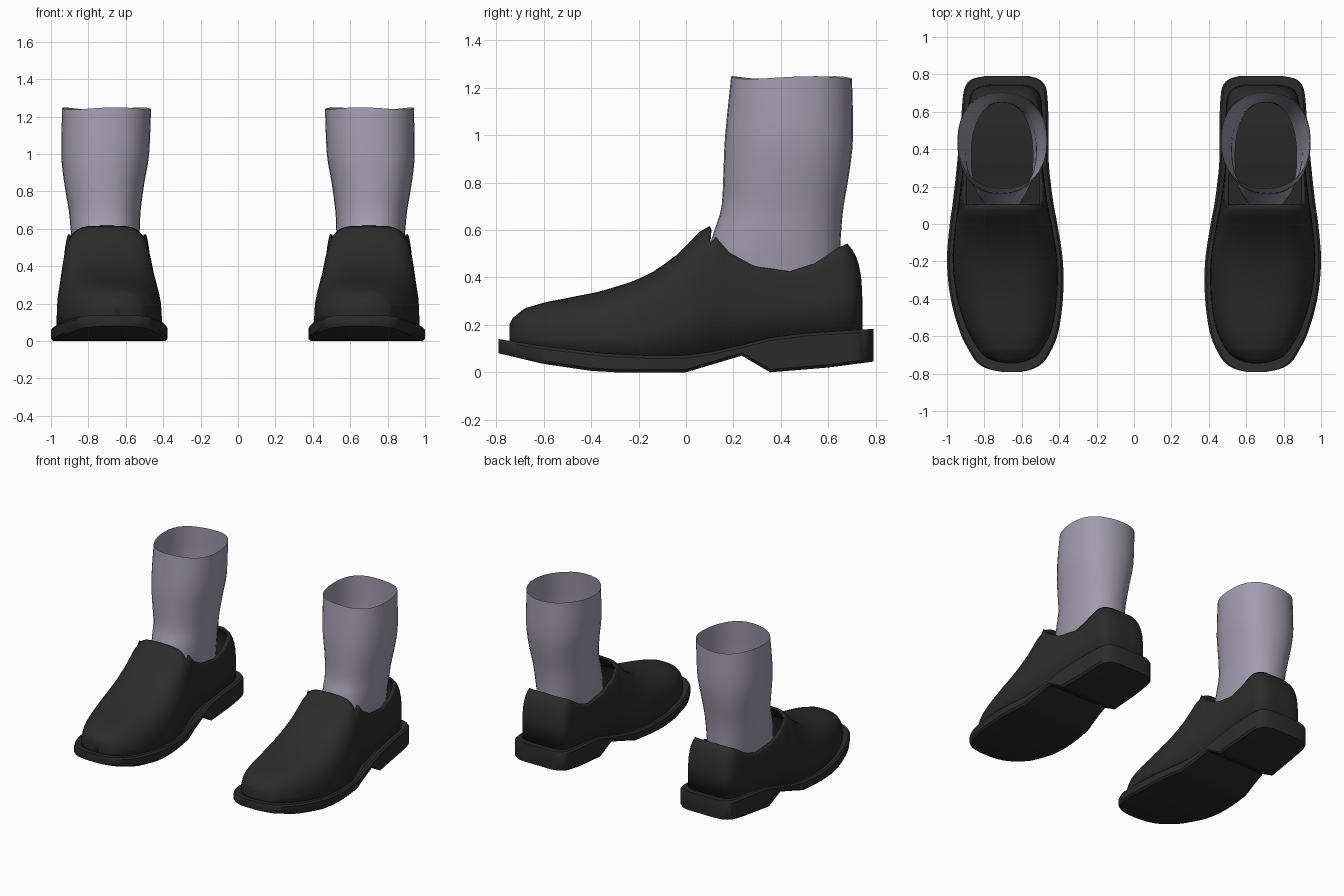
import bpy, bmesh, math

if "Cube" in bpy.data.objects:
    bpy.data.objects.remove(bpy.data.objects["Cube"])

def material(name, rgb):
    m = bpy.data.materials.new(name)
    m.diffuse_color = (*rgb, 1)
    m.use_nodes = True
    m.node_tree.nodes["Principled BSDF"].inputs["Base Color"].default_value = m.diffuse_color
    return m

black = material("black leather", (0.025, 0.025, 0.025))
grey = material("lilac grey sock", (0.36, 0.335, 0.43))

def lerp(table, x):
    """Linear lookup in a list of (x, value) pairs."""
    if x <= table[0][0]:
        return table[0][1]
    for (a, va), (b, vb) in zip(table, table[1:]):
        if x <= b:
            return va + (vb - va) * (x - a) / (b - a)
    return table[-1][1]

def spline(rows, n):
    """Catmull-Rom resampling of rows of numbers."""
    out = []
    for i in range(len(rows) - 1):
        p = [rows[max(0, min(len(rows) - 1, i + k))] for k in (-1, 0, 1, 2)]
        for s in range(n):
            t = s / n
            out.append(tuple(0.5 * (2 * b + (c - a) * t + (2 * a - 5 * b + 4 * c - d) * t * t
                                    + (3 * b - a - 3 * c + d) * t ** 3) for a, b, c, d in zip(*p)))
    return out + [rows[-1]]

def loft(bm, rows, closed):
    """Quads between successive rows of points."""
    vs = [[bm.verts.new(p) for p in r] for r in rows]
    n = len(rows[0])
    for a, b in zip(vs, vs[1:]):
        for i in range(n if closed else n - 1):
            j = (i + 1) % n
            bm.faces.new((a[i], a[j], b[j], b[i]))
    return vs

def finish(bm, name, mat, thickness=0, angle=40):
    """Weld, orient outward, shade and mirror to the other foot."""
    bmesh.ops.remove_doubles(bm, verts=bm.verts, dist=0.0005)
    bmesh.ops.recalc_face_normals(bm, faces=bm.faces)
    out = sum(f.normal.x * (f.calc_center_median().x - 0.695) * f.calc_area() for f in bm.faces)
    if out < 0:
        bmesh.ops.reverse_faces(bm, faces=bm.faces)
    me = bpy.data.meshes.new(name)
    bm.to_mesh(me)
    bm.free()
    ob = bpy.data.objects.new(name, me)
    bpy.context.collection.objects.link(ob)
    me.materials.append(mat)
    bpy.ops.object.select_all(action='DESELECT')
    ob.select_set(True)
    bpy.context.view_layer.objects.active = ob
    bpy.ops.object.shade_smooth_by_angle(angle=math.radians(angle))
    if thickness:
        s = ob.modifiers.new("thickness", 'SOLIDIFY')
        s.thickness, s.offset = thickness, -1
    m = ob.modifiers.new("other foot", 'MIRROR')
    m.use_mirror_merge = False

# Sole outline: y, inner x, outer x
outline = spline([(-.79, .60, .71), (-.775, .54, .78), (-.74, .485, .84), (-.68, .445, .88),
                  (-.58, .405, .93), (-.4, .38, .98), (-.2, .38, 1.0), (0, .41, .985),
                  (.106, .43, .97), (.235, .447, .955), (.355, .457, .943), (.55, .457, .925),
                  (.68, .463, .915), (.74, .475, .90), (.775, .51, .865), (.79, .56, .80)], 4)
sole_top = [(-.79, .14), (-.6, .11), (-.35, .08), (-.15, .07), (0, .072), (.1, .085),
            (.235, .115), (.35, .145), (.5, .165), (.79, .183)]
sole_bottom = [(-.79, .08), (-.6, .035), (-.4, .006), (-.3, 0), (0, 0), (.235, .07),
               (.355, 0), (.6, .02), (.79, .045)]

# Sole with raised heel and rounded edge
bm = bmesh.new()
rows = []
for y, a, b in outline:
    t, u, e = lerp(sole_top, y), lerp(sole_bottom, y), .012
    rows.append([(a + e, y, u), (a, y, u + e), (a, y, t - e), (a + e, y, t),
                 (b - e, y, t), (b, y, t - e), (b, y, u + e), (b - e, y, u)])
vs = loft(bm, rows, True)
bm.faces.new(vs[0])
bm.faces.new(vs[-1])
finish(bm, "sole", black)

# Upper: arched vamp up to the opening, then a wall around the heel
vamp = [(-.745, .20), (-.73, .23), (-.68, .27), (-.595, .295), (-.365, .34), (-.24, .378),
        (-.155, .413), (-.05, .485), (.015, .548), (.055, .592), (.1, .617)]
rim = [(.1, .60), (.115, .585), (.18, .507), (.29, .447), (.44, .425), (.545, .46),
       (.64, .525), (.68, .543)]
N, K = 24, 6
FRONT = .1001
upper = [(y * .943, a + .03, b - .03) for y, a, b in outline]

def arch(y, a, b):
    z0 = lerp(sole_top, y) - .01
    h, c, w = lerp(vamp, y) - z0, (a + b) / 2, (b - a) / 2
    e = lerp([(-.74, .75), (-.4, .65), (.1, .45)], y)
    pts = []
    for i in range(N + 1):
        th = math.pi * i / N
        co, si = math.cos(th), max(0, math.sin(th))
        pts.append((c + w * math.copysign(abs(co) ** e, co), y, z0 + h * si ** e))
    return pts

def wall(x, y, c):
    z0 = lerp(sole_top, y) - .01
    ry = .1 + .9 * (y - .1)
    rx = c + (x - c) * lerp([(.1, .87), (.25, .95), (.6, .95), (.74, .88)], y)
    zr, q = lerp(rim, ry), math.sqrt(.5) ** .45
    pts = []
    for k in range(K + 1):
        th = math.pi * k / N
        f = (1 - math.cos(th) ** .45) / (1 - q)
        g = math.sin(th) ** .45 / q
        pts.append((x + (rx - x) * f, y + (ry - y) * f, z0 + (zr - z0) * g))
    return pts

bm = bmesh.new()
arches = [arch(*r) for r in upper if r[0] < FRONT]
vs = loft(bm, arches, False)
bm.faces.new(vs[0])
back = [r for r in upper if r[0] > FRONT]
columns = [arches[-1][:K + 1]]
columns += [wall(b, y, (a + b) / 2) for y, a, b in back]
y, a, b = back[-1]
columns += [wall(b + (a - b) * t, y, (a + b) / 2) for t in (.25, .5, .75)]
columns += [wall(a, y, (a + b) / 2) for y, a, b in reversed(back)]
columns.append(arches[-1][::-1][:K + 1])
loft(bm, columns, False)
finish(bm, "shoe_upper", black, thickness=.015, angle=60)

# Sock tube: z, front y, back y, inner x, outer x
bm = bmesh.new()
rows = []
levels = spline([(.38, .07, .65, .54, .87), (.5, .09, .65, .53, .885), (.6, .12, .655, .525, .895),
                 (.7, .15, .665, .52, .905), (.85, .158, .69, .50, .93),
                 (1.0, .165, .705, .475, .945), (1.243, .19, .70, .465, .94)], 3)
for z, f, k, a, b in levels:
    ring = []
    for i in range(32):
        t = math.tau * i / 32
        c, s = math.cos(t), math.sin(t)
        wave = .006 * math.sin(3 * t + .6) if z > 1.24 else 0
        ring.append(((a + b) / 2 + (b - a) / 2 * math.copysign(abs(c) ** .88, c),
                     (f + k) / 2 + (k - f) / 2 * math.copysign(abs(s) ** .88, s), z + wave))
    rows.append(ring)
loft(bm, rows, True)
finish(bm, "sock", grey, angle=60)
